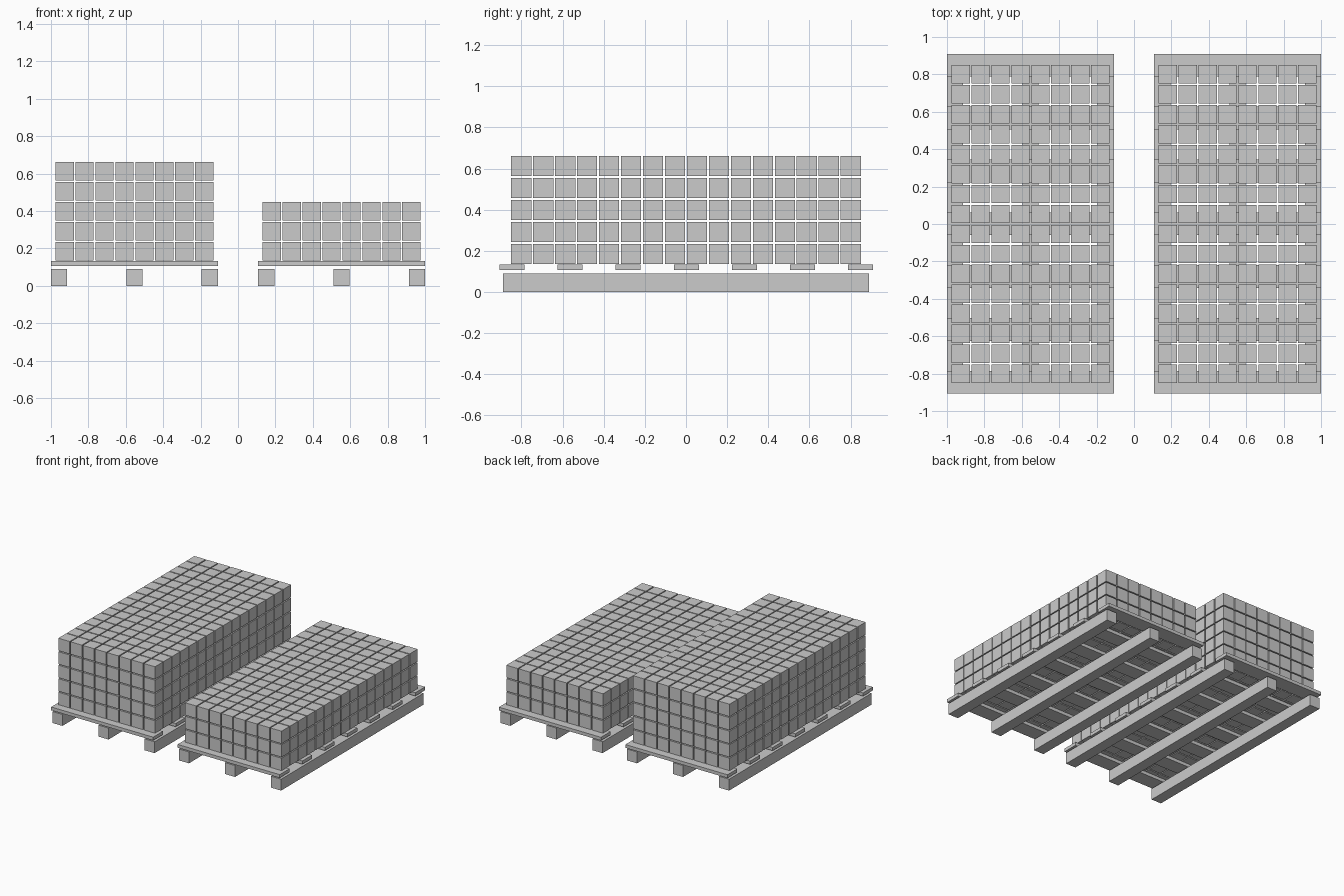
import bpy

if "Cube" in bpy.data.objects:
    bpy.data.objects.remove(bpy.data.objects["Cube"])


def box(name, lo, hi):
    """Box between two opposite corners."""
    x0, y0, z0 = lo
    x1, y1, z1 = hi
    verts = [(x, y, z) for x in (x0, x1) for y in (y0, y1) for z in (z0, z1)]
    faces = [(0, 1, 3, 2), (4, 6, 7, 5), (0, 4, 5, 1),
             (2, 3, 7, 6), (0, 2, 6, 4), (1, 5, 7, 3)]
    mesh = bpy.data.meshes.new(name)
    mesh.from_pydata(verts, [], faces)
    obj = bpy.data.objects.new(name, mesh)
    bpy.context.collection.objects.link(obj)
    return obj


def repeat(obj, count, step):
    """Array modifier with a fixed offset."""
    mod = obj.modifiers.new("repeat", 'ARRAY')
    mod.count = count
    mod.use_relative_offset = False
    mod.use_constant_offset = True
    mod.constant_offset_displace = step


HALF_W = 0.4465      # half width of a pallet
BLOCK = 0.0985       # block size
PITCH = 0.1068       # block spacing


def loaded_pallet(side, cx, layers):
    left = cx - HALF_W

    # three long runners on the ground
    runners = box(side + "_pallet_runners", (left, -0.89, 0), (left + 0.087, 0.89, 0.09))
    repeat(runners, 3, (HALF_W - 0.0435, 0, 0))

    # seven cross slats
    slats = box(side + "_pallet_slats", (left, -0.907, 0.107), (cx + HALF_W, -0.785, 0.133))
    repeat(slats, 7, (0, 0.2825, 0))

    # stacked blocks: 8 across, 16 deep
    x = cx - (7 * PITCH + BLOCK) / 2
    y = -(15 * PITCH + BLOCK) / 2
    z = 0.136
    blocks = box(side + "_block_stack", (x, y, z), (x + BLOCK, y + BLOCK, z + BLOCK))
    repeat(blocks, 8, (PITCH, 0, 0))
    repeat(blocks, 16, (0, PITCH, 0))
    repeat(blocks, layers, (0, 0, PITCH))


loaded_pallet("left", -0.5535, 5)
loaded_pallet("right", 0.5535, 3)
